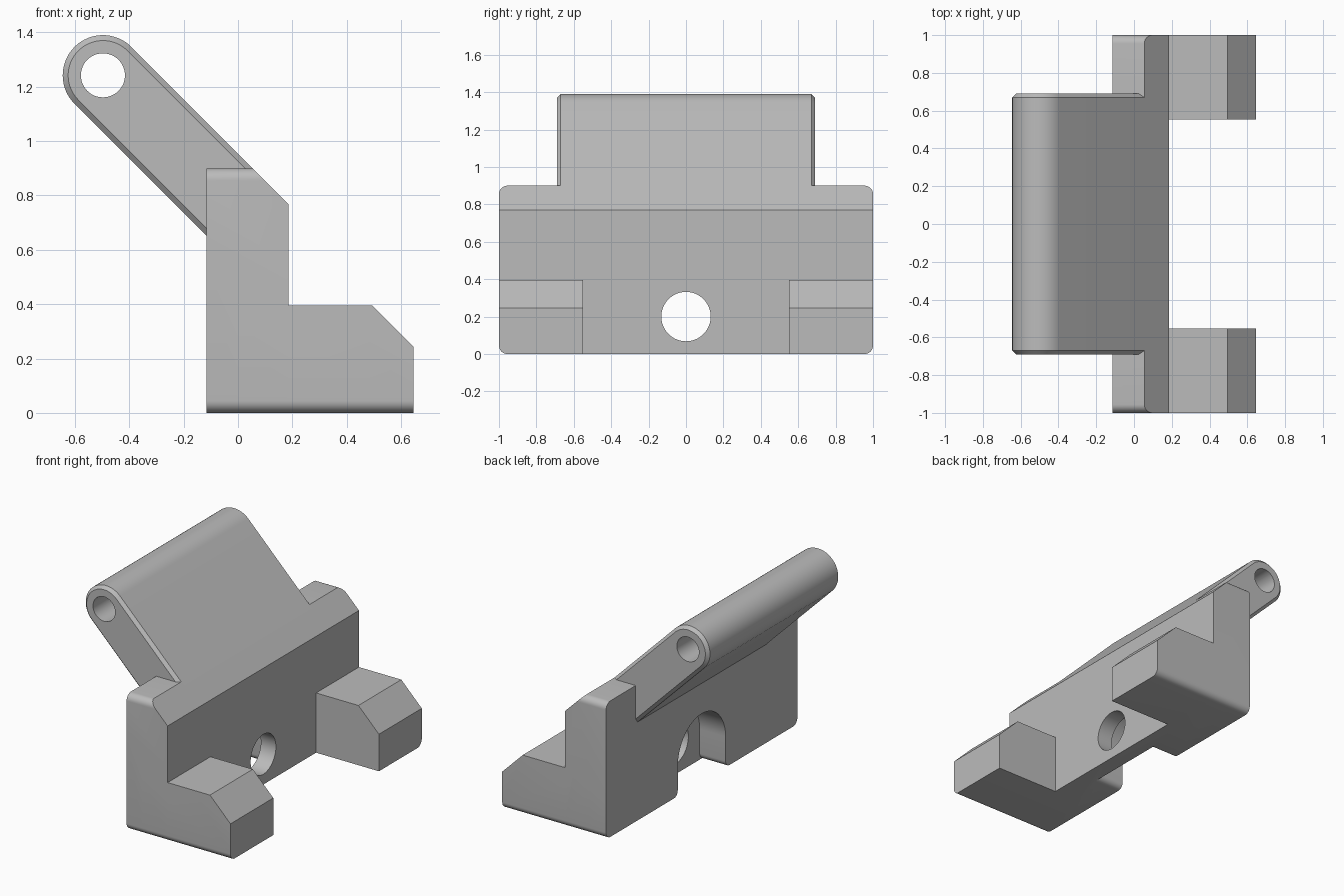
import bpy, bmesh, math
from mathutils import Vector

if "Cube" in bpy.data.objects:
    bpy.data.objects.remove(bpy.data.objects["Cube"])

grey = bpy.data.materials.new("plain grey")
grey.diffuse_color = (0.5, 0.5, 0.5, 1)
grey.use_nodes = True
grey.node_tree.nodes["Principled BSDF"].inputs["Base Color"].default_value = grey.diffuse_color


def loft(name, rings):
    """Closed solid through matching rings of 3D points, capped at both ends."""
    bm = bmesh.new()
    loops = [[bm.verts.new(p) for p in ring] for ring in rings]
    n = len(loops[0])
    for a, b in zip(loops, loops[1:]):
        for i in range(n):
            j = (i + 1) % n
            bm.faces.new((a[i], a[j], b[j], b[i]))
    bm.faces.new(loops[0])
    bm.faces.new(loops[-1])
    bmesh.ops.recalc_face_normals(bm, faces=bm.faces)
    me = bpy.data.meshes.new(name)
    bm.to_mesh(me)
    bm.free()
    me.materials.append(grey)
    ob = bpy.data.objects.new(name, me)
    bpy.context.collection.objects.link(ob)
    return ob


def along_y(name, pts, y0, y1):
    return loft(name, [[(x, y, z) for x, z in pts] for y in (y0, y1)])


def along_x(name, pts, x0, x1):
    return loft(name, [[(x, y, z) for y, z in pts] for x in (x0, x1)])


def arc(cx, cy, r, a0, a1, n):
    return [(cx + r * math.cos(math.radians(a0 + (a1 - a0) * i / n)),
             cy + r * math.sin(math.radians(a0 + (a1 - a0) * i / n))) for i in range(n + 1)]


def combine(ob, other, op):
    """Apply a boolean and delete the second solid."""
    mod = ob.modifiers.new(op, 'BOOLEAN')
    mod.operation, mod.object, mod.solver = op, other, 'EXACT'
    bpy.context.view_layer.objects.active = ob
    bpy.ops.object.modifier_apply(modifier=mod.name)
    bpy.data.objects.remove(other)


BACK, FRONT, TOE = -0.115, 0.185, 0.645
R = 0.148                      # arm half thickness
PX, PZ = -0.497, 1.242         # pivot centre
SUM = PX + PZ + R * math.sqrt(2)   # x + z along the sloped top

# upright wall with sloped top edge
body = along_y("bracket", [(BACK, 0), (FRONT, 0), (FRONT, SUM - FRONT),
                           (SUM - 0.9, 0.9), (BACK, 0.9)], -1, 1)

# two chamfered feet
foot = [(0.0, 0), (TOE, 0), (TOE, 0.245), (0.495, 0.395), (0.0, 0.395)]
for s in (-1, 1):
    combine(body, along_y("foot", foot, s * 0.552, s * 1.0), 'UNION')

# rounded end corners
f = 0.045
corners = [(1 - f, f, -90), (1 - f, 0.9 - f, 0), (f - 1, 0.9 - f, 90), (f - 1, f, 180)]
outline = [p for cy, cz, a in corners for p in arc(cy, cz, f, a, a + 90, 8)]
combine(body, along_x("end_rounding", outline, -0.5, 1), 'INTERSECT')

# arched pocket in the back, flared at the bottom
w, g = 0.25, 0.04
pocket = ([(w + g, -0.1)] + arc(w + g, g, g, -90, -180, 6) + arc(0, 0.2, w, 0, 180, 32)
          + arc(-w - g, g, g, 0, -90, 6) + [(-w - g, -0.1)])
combine(body, along_x("pocket_cutter", pocket, -0.3, 0.075), 'DIFFERENCE')

# round hole through the front wall
combine(body, along_x("wall_hole_cutter", arc(0, 0.2, 0.132, 0, 360, 48)[:-1], -0.3, 0.4),
        'DIFFERENCE')


# slanted arm with chamfered ends
def arm_ring(y, r):
    pts = arc(PX, PZ, r, 45, 225, 32)
    d = r / math.sqrt(2)
    pts += [(0.02 - d, 0.725 - d), (0.02 + d, 0.725 + d)]
    return [(x, y, z) for x, z in pts]


arm = loft("arm", [arm_ring(-0.69, R - 0.02), arm_ring(-0.67, R),
                   arm_ring(0.67, R), arm_ring(0.69, R - 0.02)])
combine(arm, along_y("pivot_cutter", arc(PX, PZ, 0.081, 0, 360, 48)[:-1], -1, 1), 'DIFFERENCE')
combine(body, arm, 'UNION')

bpy.ops.object.select_all(action='DESELECT')
body.select_set(True)
bpy.context.view_layer.objects.active = body
bpy.ops.object.shade_smooth_by_angle(angle=math.radians(25))
